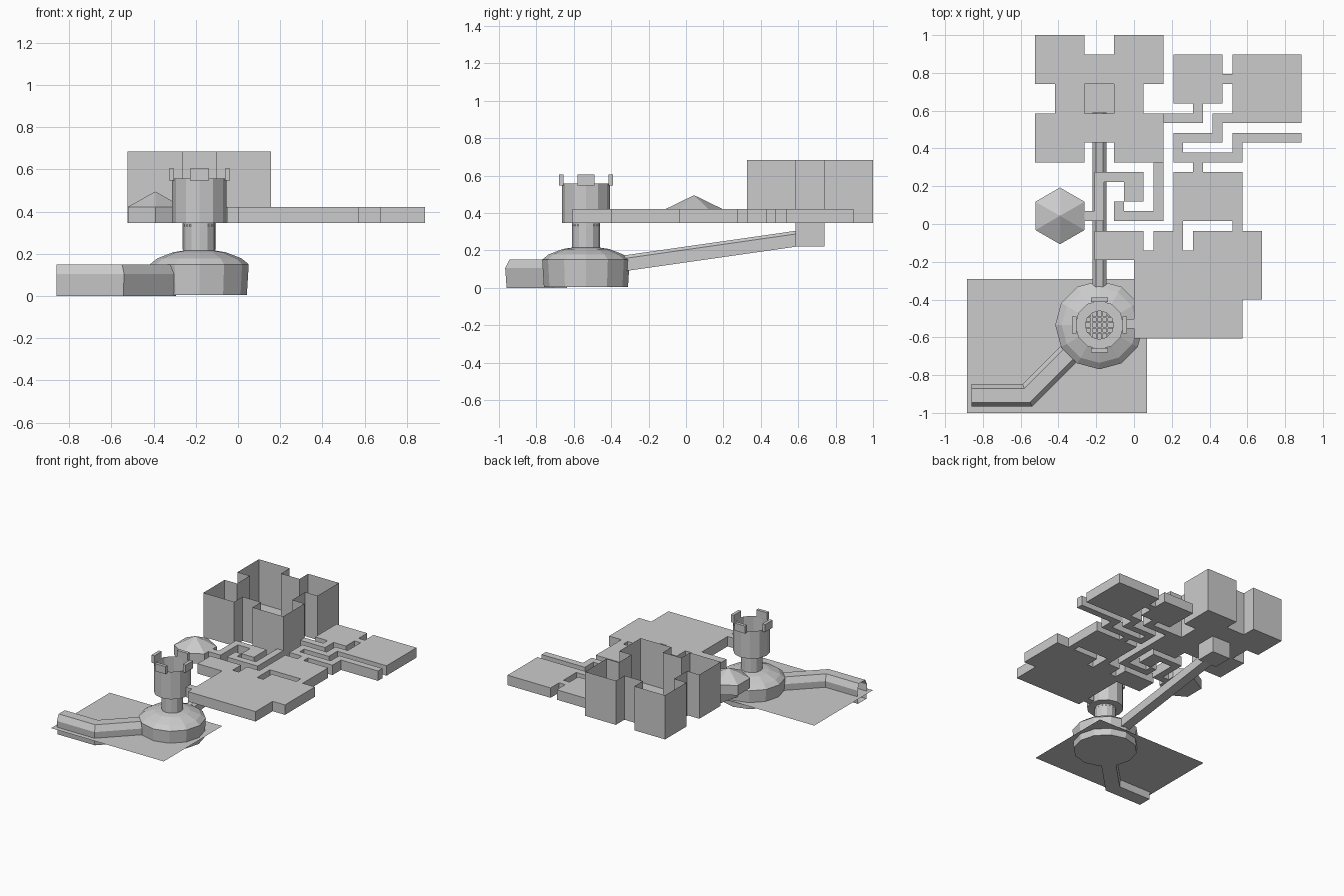
import bpy, bmesh, math
from mathutils import Vector

if "Cube" in bpy.data.objects:
    bpy.data.objects.remove(bpy.data.objects["Cube"])

CX, CY = -0.183, -0.535           # tower axis
BASE, TOP = 0.346, 0.422          # room slab heights


def finish(name, bm):
    bmesh.ops.remove_doubles(bm, verts=bm.verts, dist=1e-5)
    bmesh.ops.recalc_face_normals(bm, faces=bm.faces)
    me = bpy.data.meshes.new(name)
    bm.to_mesh(me)
    bm.free()
    ob = bpy.data.objects.new(name, me)
    bpy.context.collection.objects.link(ob)
    return ob


def add_box(bm, x0, x1, y0, y1, z0, z1):
    vs = bmesh.ops.create_cube(bm, size=1)['verts']
    for v in vs:
        v.co = Vector(((x0 + x1) / 2 + v.co.x * (x1 - x0),
                       (y0 + y1) / 2 + v.co.y * (y1 - y0),
                       (z0 + z1) / 2 + v.co.z * (z1 - z0)))


def lathe(name, profile, cx, cy, n, start=0.0, floor=False):
    bm = bmesh.new()
    rings = [[bm.verts.new((cx + r * math.cos(start + 2 * math.pi * k / n),
                            cy + r * math.sin(start + 2 * math.pi * k / n), z))
              for k in range(n)] for r, z in profile]
    for a, b in zip(rings, rings[1:]):
        for k in range(n):
            bm.faces.new((a[k], a[(k + 1) % n], b[(k + 1) % n], b[k]))
    if floor:
        bm.faces.new(rings[0][::-1])
    return finish(name, bm)


def tunnel(name, path, section):
    # sweep a closed section (side, up) along a path with mitred corners
    bm = bmesh.new()
    pts = [Vector(p) for p in path]
    rings = []
    for i, p in enumerate(pts):
        a = (p - pts[max(i - 1, 0)]).xy
        b = (pts[min(i + 1, len(pts) - 1)] - p).xy
        a = a.normalized() if a.length else b.normalized()
        b = b.normalized() if b.length else a
        t = (a + b).normalized()
        side = Vector((-t.y, t.x, 0)) / max(t.dot(a), 0.3)
        rings.append([bm.verts.new(p + side * s + Vector((0, 0, u))) for s, u in section])
    m = len(section)
    for a, b in zip(rings, rings[1:]):
        for k in range(m):
            bm.faces.new((a[k], a[(k + 1) % m], b[(k + 1) % m], b[k]))
    return finish(name, bm)


# Tile grid used by the whole floor plan
def gx(i):
    return -0.523 + 0.0522 * i


def gy(j):
    return 1.0 - 0.0518 * j


def tiles(bm, rects, z):
    cells = {(i, j) for x0, y0, x1, y1 in rects
             for i in range(x0, x1) for j in range(y0, y1)}
    for i, j in sorted(cells):
        bm.faces.new([bm.verts.new((gx(a), gy(b), z)) for a, b in
                      ((i, j + 1), (i + 1, j + 1), (i + 1, j), (i, j))])
    bmesh.ops.remove_doubles(bm, verts=bm.verts, dist=1e-5)
    bmesh.ops.dissolve_limit(bm, angle_limit=0.01, verts=bm.verts, edges=bm.edges)


def lift(res, dz):
    for g in res['geom']:
        if isinstance(g, bmesh.types.BMVert):
            g.co.z += dz


# Ground sheet, cutting through the cave a little above its floor
bm = bmesh.new()
bm.faces.new([bm.verts.new((x, y, 0.056)) for x, y in
              ((-0.885, -1), (0.07, -1), (0.07, -0.29), (-0.885, -0.29))])
finish("ground_sheet", bm)

# Cave dome and entrance tunnel
lathe("cave_dome", [(0.225, 0.005), (0.234, 0.15), (0.2, 0.178), (0.125, 0.207), (0.075, 0.215)],
      CX, CY, 12, floor=True)
tunnel("entrance_tunnel", [(-0.86, -0.907, 0.0), (-0.565, -0.907, 0.0), (-0.33, -0.672, 0.0)],
       [(-0.052, 0), (-0.06, 0.105), (-0.037, 0.15), (0.037, 0.15), (0.06, 0.105), (0.052, 0)])

# Sloping passage below the keep
tunnel("sloping_passage", [(CX, -0.34, 0.087), (CX, 0.59, 0.22)],
       [(-0.037, 0), (-0.037, 0.068), (-0.018, 0.085), (0.018, 0.085), (0.037, 0.068), (0.037, 0)])

# Neck, well grate and round tower
lathe("tower_neck", [(0.075, 0.21), (0.075, BASE)], CX, CY, 12)
bm = bmesh.new()
for d in (-0.042, -0.014, 0.014, 0.042):
    h = math.sqrt(0.075 ** 2 - d * d)
    add_box(bm, CX + d - 0.004, CX + d + 0.004, CY - h, CY + h, 0.33, 0.338)
    add_box(bm, CX - h, CX + h, CY + d - 0.004, CY + d + 0.004, 0.33, 0.338)
finish("well_grate", bm)
lathe("round_tower", [(0.075, BASE), (0.129, BASE), (0.129, 0.557)], CX, CY, 12)

# Four battlements round the rim
bm = bmesh.new()
for dx, dy in ((1, 0), (-1, 0), (0, 1), (0, -1)):
    hx, hy = (0.012, 0.045) if dx else (0.045, 0.012)
    x, y = CX + 0.133 * dx, CY + 0.133 * dy
    add_box(bm, x - hx, x + hx, y - hy, y + hy, 0.547, 0.605)
finish("battlements", bm)

# Keep: floor with thin open-topped walls and a shaft down to the passage
bm = bmesh.new()
tiles(bm, [(0, 0, 5, 5), (8, 0, 13, 5), (0, 8, 5, 13), (8, 8, 13, 13),
           (5, 2, 8, 5), (5, 8, 8, 11), (2, 5, 5, 8), (8, 5, 11, 8)], BASE)
mid = Vector((gx(6.5), gy(6.5)))
rim = [e for e in bm.edges if e.is_boundary]
hole = [e for e in rim if all((v.co.xy - mid).length < 0.13 for v in e.verts)]
outer = [e for e in rim if e not in hole]
lift(bmesh.ops.extrude_edge_only(bm, edges=outer), 0.684 - BASE)
shaft = bmesh.ops.extrude_edge_only(bm, edges=hole)
lift(shaft, 0.22 - BASE)
bmesh.ops.holes_fill(bm, edges=[g for g in shaft['geom'] if isinstance(g, bmesh.types.BMEdge)])
finish("keep", bm)

# Rooms and corridors (x0, y0, x1, y1 in tiles)
plan = [
    (5, 18, 6, 19), (6, 14, 7, 19), (6, 14, 11, 15), (9, 15, 11, 17),      # west hall
    (12, 13, 13, 19), (8, 18, 13, 19), (8, 17, 9, 19),                     # spiral corridor
    (6, 20, 11, 23), (10, 22, 21, 31), (12, 20, 15, 22), (16, 20, 23, 27),  # great hall
    (9, 29, 10, 30), (14, 19, 15, 20), (20, 19, 21, 20),                   # doorways
    (14, 14, 21, 19), (16, 13, 17, 14), (14, 12, 21, 13),                  # middle room
    (20, 10, 21, 13), (20, 10, 27, 11), (14, 10, 15, 13), (14, 10, 19, 11),
    (18, 8, 19, 11), (18, 8, 20, 9), (20, 2, 27, 9),                       # east room
    (19, 4, 20, 5), (14, 2, 19, 7), (16, 7, 17, 9), (13, 8, 17, 9),        # north room
]
bm = bmesh.new()
tiles(bm, plan, BASE)
lift(bmesh.ops.extrude_face_region(bm, geom=list(bm.faces), use_keep_orig=True), TOP - BASE)
finish("rooms_and_corridors", bm)

# Hexagonal chamber with pointed roof
lathe("hex_chamber", [(0.15, BASE), (0.15, TOP), (0.0001, 0.495)],
      -0.392, 0.043, 6, start=math.pi / 6, floor=True)
